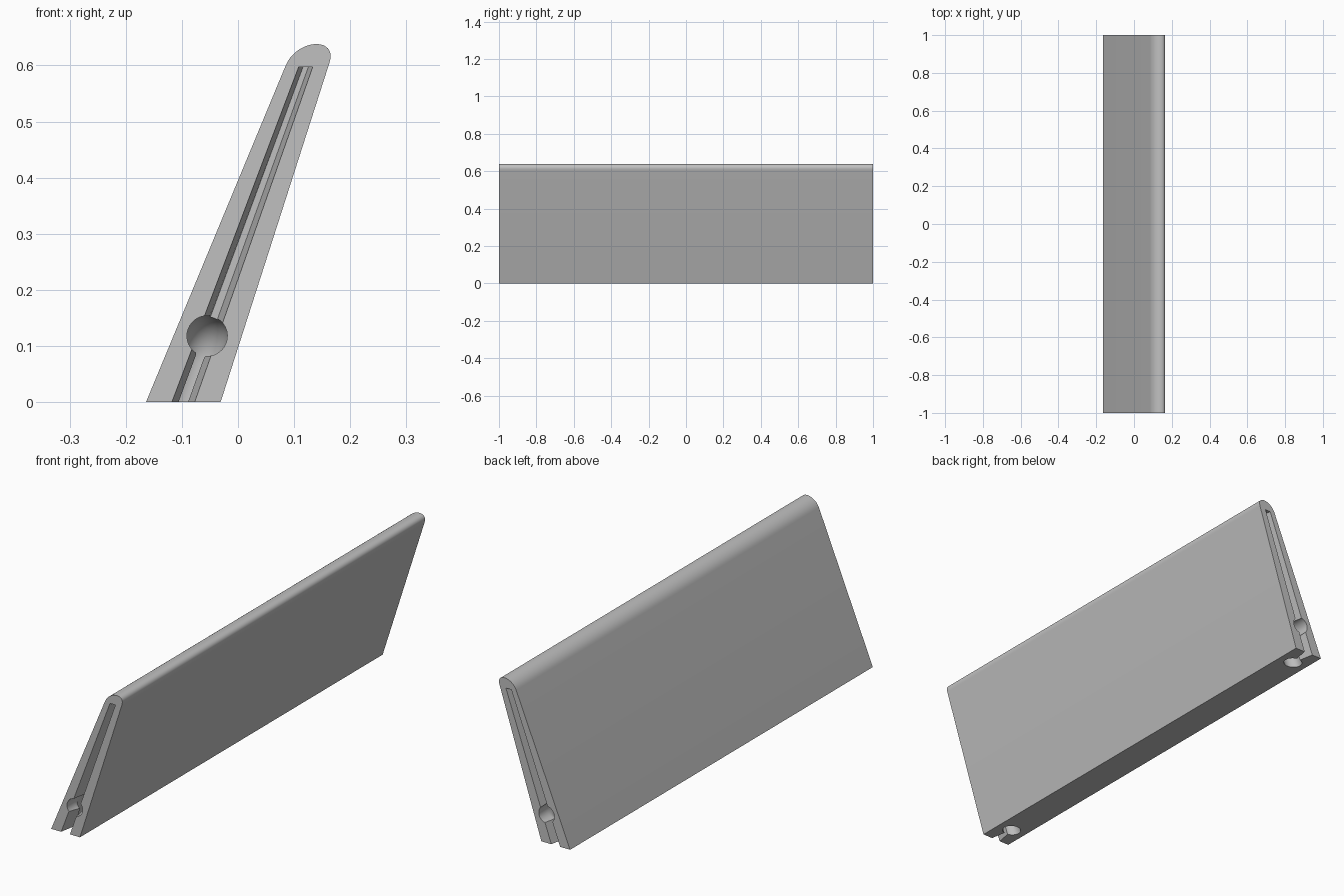
import bpy, bmesh, math
from mathutils import Vector

cube = bpy.data.objects.get("Cube")
if cube:
    bpy.data.objects.remove(cube, do_unlink=True)

grey = bpy.data.materials.new("light_grey")
grey.use_nodes = True
colour = (0.53, 0.53, 0.53, 1)
grey.diffuse_color = colour
grey.node_tree.nodes["Principled BSDF"].inputs["Base Color"].default_value = colour


def loft(name, rings):
    """Closed solid through a list of matching point rings."""
    bm = bmesh.new()
    loops = [[bm.verts.new(p) for p in ring] for ring in rings]
    for a, b in zip(loops, loops[1:]):
        for i in range(len(a)):
            j = (i + 1) % len(a)
            bm.faces.new((a[i], a[j], b[j], b[i]))
    bm.faces.new(loops[0])
    bm.faces.new(loops[-1])
    bmesh.ops.recalc_face_normals(bm, faces=bm.faces)
    mesh = bpy.data.meshes.new(name)
    bm.to_mesh(mesh)
    bm.free()
    mesh.materials.append(grey)
    obj = bpy.data.objects.new(name, mesh)
    bpy.context.collection.objects.link(obj)
    return obj


def bezier(pts, t):
    """Point on a bezier of any degree."""
    while len(pts) > 1:
        pts = [a.lerp(b, t) for a, b in zip(pts, pts[1:])]
    return pts[0]


# Leaning panel: tapered side profile with a rounded top edge
cap = [Vector(p) for p in ((0.163, 0.605), (0.178, 0.652), (0.105, 0.648), (0.085, 0.6))]
profile = [Vector((-0.164, 0)), Vector((-0.031, 0))]
profile += [bezier(cap, i / 20) for i in range(21)]
panel = loft("leaning_panel", [[(p.x, y, p.y) for p in profile] for y in (-1, 1)])

# Line down the middle of the panel
low, high = Vector((-0.105, 0, -0.02)), Vector((0.1205, 0, 0.597))
down = (low - high).normalized()
across = Vector((-down.z, 0, down.x))


def slot_ring(y, scale):
    side = Vector((scale, 0, 0))
    ring = [low - side * 0.0205, low + side * 0.0205,
            high + side * 0.0125, high - side * 0.0125]
    return [p + Vector((0, y, 0)) for p in ring]


def channel_rings(end):
    """Round tube entering the end and bending down through the base."""
    inward = Vector((0, -end, 0))
    corner = Vector((-0.055, end * 0.9, 0.118))
    bend = [corner - inward * 0.05, corner, corner + down * 0.05]
    path = [corner - inward * 0.14] + [bezier(bend, i / 10) for i in range(11)]
    path.append(corner + down * 0.2)
    rings = []
    for i, p in enumerate(path):
        t = (path[min(i + 1, len(path) - 1)] - path[max(i - 1, 0)]).normalized()
        if i < 2:
            t = inward
        if i > len(path) - 3:
            t = down
        other = t.cross(across)
        rings.append([p + 0.036 * (across * math.cos(a) + other * math.sin(a))
                      for a in (k * math.tau / 32 for k in range(32))])
    return rings


# Tapered slot and bent channel cut into both ends
cutters = []
for end in (-1, 1):
    cutters.append(loft("slot_cutter", [slot_ring(end * 1.01, 1.09), slot_ring(end * 0.93, 0.38)]))
    cutters.append(loft("channel_cutter", channel_rings(end)))

bpy.context.view_layer.objects.active = panel
for cutter in cutters:
    cutter.hide_render = True
    mod = panel.modifiers.new("cut", 'BOOLEAN')
    mod.operation = 'DIFFERENCE'
    mod.solver = 'EXACT'
    mod.object = cutter
    bpy.ops.object.modifier_apply(modifier=mod.name)
for cutter in cutters:
    bpy.data.objects.remove(cutter, do_unlink=True)

# Smooth rounded top and channel, crisp edges elsewhere
bpy.ops.object.select_all(action='DESELECT')
panel.select_set(True)
bpy.ops.object.shade_smooth_by_angle(angle=math.radians(30))
